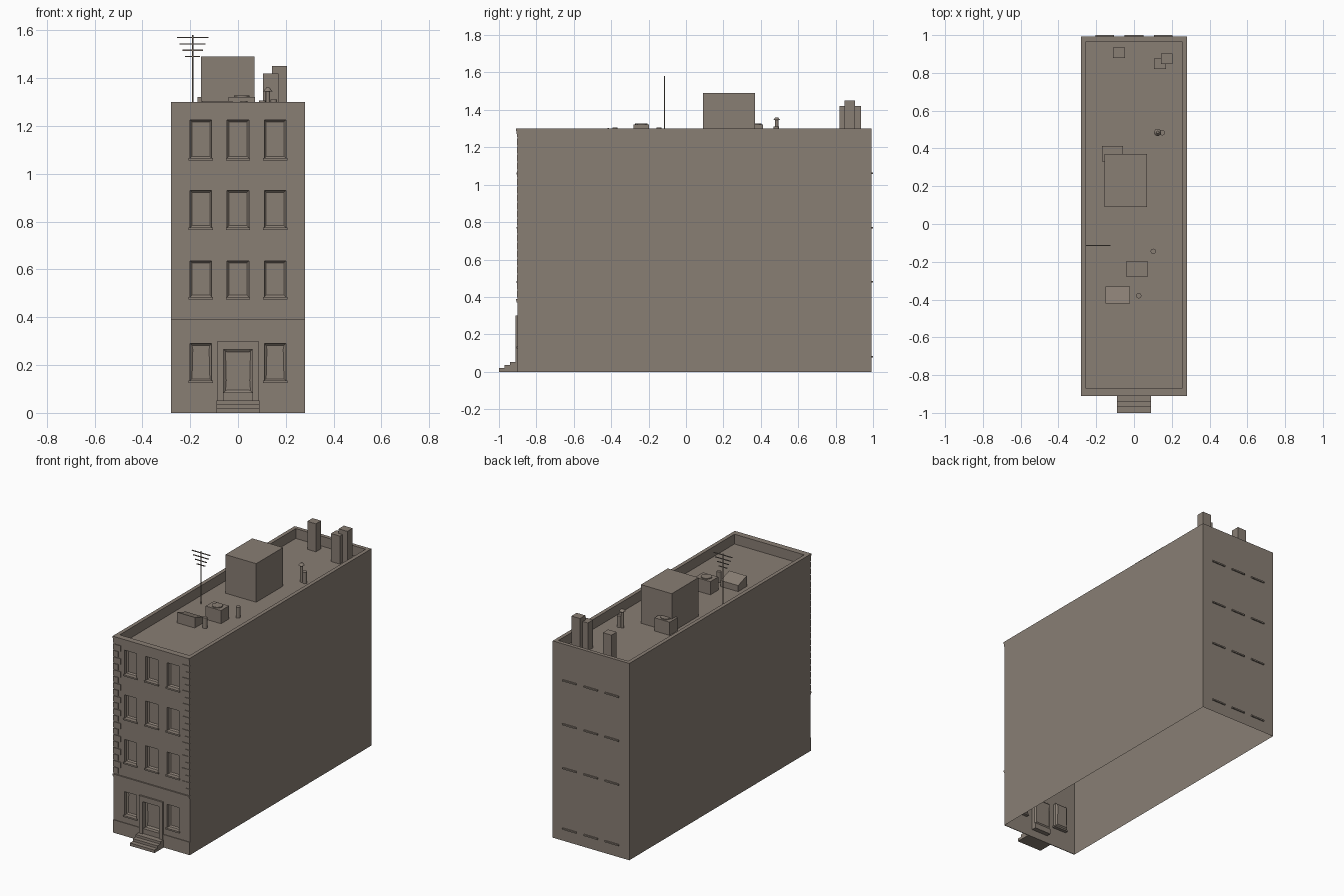
import bpy, bmesh, math

if "Cube" in bpy.data.objects:
    bpy.data.objects.remove(bpy.data.objects["Cube"])

# One masonry colour for everything
stone = bpy.data.materials.new("warm_grey_stone")
stone.diffuse_color = (0.25, 0.21, 0.175, 1)
stone.use_nodes = True
stone.node_tree.nodes["Principled BSDF"].inputs["Base Color"].default_value = stone.diffuse_color

HX, Y0, Y1, TOP, ROOF = 0.28, -0.9, 0.992, 1.30, 1.235


def finish(name, bm):
    me = bpy.data.meshes.new(name)
    bm.to_mesh(me)
    bm.free()
    me.materials.append(stone)
    ob = bpy.data.objects.new(name, me)
    bpy.context.collection.objects.link(ob)
    return ob


def add_box(bm, x0, x1, y0, y1, z0, z1):
    vs = bmesh.ops.create_cube(bm, size=1)["verts"]
    for v in vs:
        v.co = ((x0 + x1) / 2 + v.co.x * (x1 - x0),
                (y0 + y1) / 2 + v.co.y * (y1 - y0),
                (z0 + z1) / 2 + v.co.z * (z1 - z0))
    return vs


def boxes(name, specs):
    bm = bmesh.new()
    for s in specs:
        add_box(bm, *s)
    return finish(name, bm)


def cylinder(name, x, y, z0, z1, r, r_top=None, n=16):
    bm = bmesh.new()
    vs = bmesh.ops.create_cone(bm, cap_ends=True, segments=n, radius1=r,
                               radius2=r if r_top is None else r_top,
                               depth=z1 - z0)["verts"]
    bmesh.ops.translate(bm, verts=vs, vec=(x, y, (z0 + z1) / 2))
    ob = finish(name, bm)
    bpy.context.view_layer.objects.active = ob
    ob.select_set(True)
    bpy.ops.object.shade_smooth_by_angle()
    ob.select_set(False)
    return ob


# Openings as x0, x1, z0, z1
cols = [-0.155, 0, 0.155]
rows = [(1.065, 1.225), (0.775, 0.93), (0.485, 0.635), (0.135, 0.29)]
windows = [(c - 0.045, c + 0.045, a, b) for a, b in rows for c in cols
           if not (c == 0 and a < 0.2)]
door = (-0.06, 0.06, 0.085, 0.265)
openings = windows + [door]

# Front wall: gridded face with openings pushed in, then inset again for sashes
bm = bmesh.new()
xs = sorted({-HX, HX} | {v for o in openings for v in o[:2]})
zs = sorted({0, TOP} | {v for o in openings for v in o[2:]})
grid = [[bm.verts.new((x, Y0, z)) for z in zs] for x in xs]
for i in range(len(xs) - 1):
    for j in range(len(zs) - 1):
        bm.faces.new((grid[i][j], grid[i + 1][j], grid[i + 1][j + 1], grid[i][j + 1]))


def inside(f, o):
    c = f.calc_center_median()
    return o[0] < c.x < o[1] and o[2] < c.z < o[3]


for o in openings:
    region = [f for f in bm.faces if abs(f.normal.y) >= 0 and inside(f, o)]
    ext = bmesh.ops.extrude_face_region(bm, geom=region)["geom"]
    bmesh.ops.delete(bm, geom=region, context='FACES')
    verts = [g for g in ext if isinstance(g, bmesh.types.BMVert)]
    faces = [g for g in ext if isinstance(g, bmesh.types.BMFace)]
    bmesh.ops.translate(bm, verts=verts, vec=(0, 0.022, 0))
    bm.normal_update()
    bmesh.ops.inset_region(bm, faces=faces, thickness=0.011, depth=0)
    inner = {v for f in faces for v in f.verts}
    bmesh.ops.translate(bm, verts=list(inner), vec=(0, 0.008, 0))
finish("front_wall", bm)

# Side and back walls, parapet and sunken roof, open underneath
bm = bmesh.new()


def ring(x, y0, y1, z):
    return [bm.verts.new(p) for p in
            ((x, y0, z), (x, y1, z), (-x, y1, z), (-x, y0, z))]


rings = [ring(HX, Y0, Y1, 0), ring(HX, Y0, Y1, TOP),
         ring(0.255, -0.87, 0.967, TOP), ring(0.255, -0.87, 0.967, ROOF)]
for k in range(3):
    for i in range(4):
        if k == 0 and i == 3:
            continue  # the front wall fills this side
        j = (i + 1) % 4
        bm.faces.new((rings[k][i], rings[k][j], rings[k + 1][j], rings[k + 1][i]))
bm.faces.new(rings[3])
bmesh.ops.recalc_face_normals(bm, faces=bm.faces)
finish("walls_and_roof", bm)

# Horizontal bands on the front
for name, z0, z1, d in (("cornice_top", 1.287, TOP, 0.010), ("cornice_middle", 1.27, 1.287, 0.007),
                        ("cornice_lower", 1.255, 1.27, 0.004), ("string_course_top", 0.38, 0.39, 0.009),
                        ("string_course_lower", 0.37, 0.38, 0.005)):
    boxes(name, [(-HX, HX, Y0 - d, Y0, z0, z1)])
boxes("plinth", [(s * 0.1825 - 0.0975, s * 0.1825 + 0.0975, Y0 - 0.004, Y0, 0, 0.085)
                 for s in (-1, 1)])

# Corner quoins, alternating long and short
n, qa, qb = 20, 0.395, 1.25
step = (qb - qa) / n
boxes("quoins", [(min(s * HX, s * (HX - w)), max(s * HX, s * (HX - w)), Y0 - 0.004, Y0,
                  qa + i * step + 0.003, qa + (i + 1) * step - 0.003)
                 for i in range(n) for w in [0.055 if i % 2 else 0.035] for s in (-1, 1)])

# Window sills front and back
boxes("front_sills", [(a - 0.006, b + 0.006, Y0 - 0.007, Y0 + 0.022, z - 0.01, z)
                      for a, b, z, _ in windows])
boxes("back_sills", [(c - 0.05, c + 0.05, Y1 - 0.01, 1.0, z - 0.009, z)
                     for c in cols for z in (1.065, 0.775, 0.485, 0.085)])

# Door surround and threshold
boxes("door_surround", [(-0.086, -0.06, Y0 - 0.011, Y0, 0.05, 0.265),
                        (0.06, 0.086, Y0 - 0.011, Y0, 0.05, 0.265),
                        (-0.086, 0.086, Y0 - 0.011, Y0, 0.265, 0.30)])
boxes("threshold", [(-0.06, 0.06, Y0 - 0.004, Y0 + 0.03, 0.05, 0.085)])

# Front steps
boxes("front_steps", [(-0.09, 0.09, y, Y0, z0, z1) for y, z0, z1 in
                      ((-1.0, 0, 0.019), (-0.97, 0.019, 0.036), (-0.94, 0.036, 0.052))])

# Stair house and chimneys
boxes("stair_house", [(-0.155, 0.07, 0.09, 0.37, ROOF, 1.49)])
boxes("chimneys", [(-0.11, -0.047, 0.88, 0.935, ROOF, 1.42),
                   (0.105, 0.17, 0.82, 0.875, ROOF, 1.42),
                   (0.142, 0.205, 0.848, 0.903, ROOF, 1.45)])

# Air units with round fan covers
for k, (x0, x1, y0, y1) in enumerate(((-0.04, 0.072, -0.28, -0.197), (-0.17, -0.058, 0.33, 0.413))):
    boxes("air_unit_%d" % (k + 1), [(x0, x1, y0, y1, ROOF, 1.322)])
    cylinder("fan_cover_%d" % (k + 1), (x0 + x1) / 2, (y0 + y1) / 2, 1.322, 1.328, 0.033)

# Sloped skylight
bm = bmesh.new()
for v in add_box(bm, -0.15, -0.022, -0.42, -0.33, ROOF, 1.305):
    if v.co.z > 1.3 and v.co.y > -0.35:
        v.co.z = 1.275
finish("skylight", bm)

# Vent pipes
cylinder("vent_pipe_front", 0.025, -0.38, ROOF, 1.305, 0.014)
cylinder("vent_pipe_middle", 0.102, -0.145, ROOF, 1.306, 0.014)
cylinder("vent_pipe_short", 0.15, 0.483, ROOF, 1.31, 0.014)
cylinder("vent_pipe_tall", 0.125, 0.485, ROOF, 1.345, 0.009)
cylinder("vent_cap", 0.125, 0.485, 1.345, 1.36, 0.019, 0.007)

# Aerial: mast and shrinking cross arms
cylinder("aerial_mast", -0.19, -0.115, ROOF, 1.58, 0.003, n=8)
boxes("aerial_arms", [(-0.19 - h, -0.19 + h, -0.1175, -0.1125, z - 0.0025, z + 0.0025)
                      for h, z in ((0.066, 1.57), (0.055, 1.543), (0.043, 1.517), (0.031, 1.49))])
